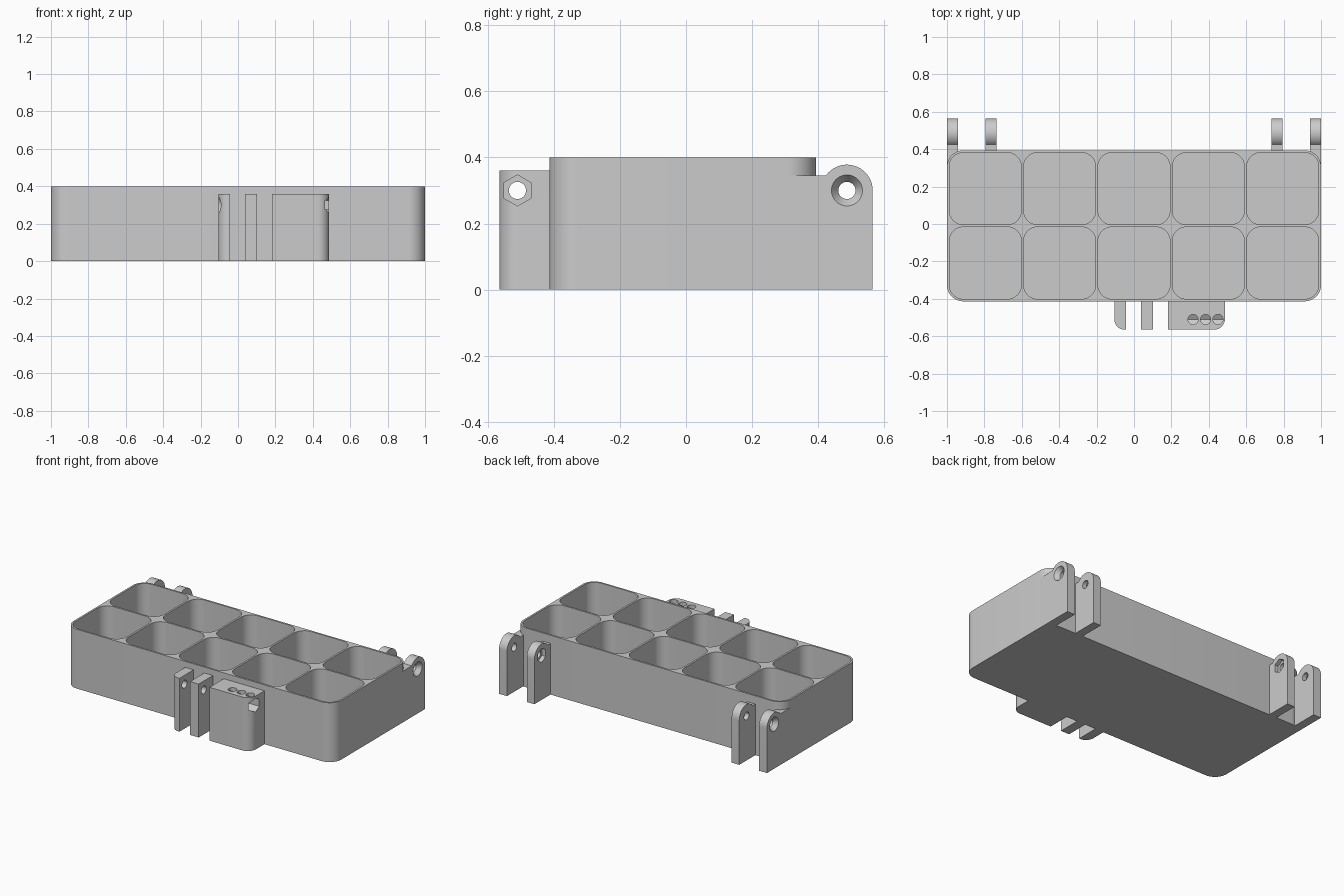
import bpy, bmesh
from math import sin, cos, pi, radians
from mathutils import Matrix

cube = bpy.data.objects.get("Cube")
if cube:
    bpy.data.objects.remove(cube, do_unlink=True)

grey = bpy.data.materials.new("light_grey_plastic")
grey.use_nodes = True
grey.diffuse_color = (0.6, 0.6, 0.6, 1)
grey.node_tree.nodes["Principled BSDF"].inputs["Base Color"].default_value = (0.6, 0.6, 0.6, 1)


def arc(cx, cy, r, start, end, n=12):
    angles = [radians(start + (end - start) * i / n) for i in range(n + 1)]
    return [(cx + r * cos(a), cy + r * sin(a)) for a in angles]


def rounded_rect(x0, x1, y0, y1, radii):
    """Corner radii run: front left, front right, back right, back left."""
    pts = []
    corners = [(x0, y0, 1, 1), (x1, y0, -1, 1), (x1, y1, -1, -1), (x0, y1, 1, -1)]
    for i, ((x, y, sx, sy), r) in enumerate(zip(corners, radii)):
        if r:
            pts += arc(x + sx * r, y + sy * r, r, 180 + 90 * i, 270 + 90 * i)
        else:
            pts.append((x, y))
    return pts


def prism(bm, pts, axis, a, b):
    """Extrude an outline from a to b along X (points are y, z) or Z (x, y)."""
    def place(p, d):
        return (d, *p) if axis == "X" else (*p, d)
    low = [bm.verts.new(place(p, a)) for p in pts]
    high = [bm.verts.new(place(p, b)) for p in pts]
    faces = [bm.faces.new(low), bm.faces.new(high)]
    for i in range(len(pts)):
        j = (i + 1) % len(pts)
        faces.append(bm.faces.new((low[i], low[j], high[j], high[i])))
    bmesh.ops.recalc_face_normals(bm, faces=faces)


def make(name, bm):
    mesh = bpy.data.meshes.new(name)
    bm.to_mesh(mesh)
    bm.free()
    mesh.materials.append(grey)
    obj = bpy.data.objects.new(name, mesh)
    bpy.context.collection.objects.link(obj)
    return obj


def solid(name, pts, axis, a, b):
    bm = bmesh.new()
    prism(bm, pts, axis, a, b)
    return make(name, bm)


def cutter(name, pts, axis, a, b):
    obj = solid(name, pts, axis, a, b)
    obj.hide_render = True
    cutters.append(obj)
    return obj


def countersink(name, x, y, side):
    """Cone opening outwards on the face at x."""
    bm = bmesh.new()
    wide = SINK + (SINK - HOLE) * 0.1
    bmesh.ops.create_cone(bm, cap_ends=True, segments=40, radius1=HOLE * 0.98, radius2=wide, depth=0.033,
                          matrix=Matrix.Translation((x - side * 0.0135, y, HOLE_Z))
                          @ Matrix.Rotation(side * pi / 2, 4, "Y"))
    obj = make(name, bm)
    obj.hide_render = True
    cutters.append(obj)
    return obj


def finish(obj, tools):
    bpy.ops.object.select_all(action="DESELECT")
    obj.select_set(True)
    bpy.context.view_layer.objects.active = obj
    for tool in tools:
        mod = obj.modifiers.new("cut", "BOOLEAN")
        mod.operation, mod.solver, mod.object = "DIFFERENCE", "EXACT", tool
        bpy.ops.object.modifier_apply(modifier=mod.name)
    bpy.ops.object.shade_smooth_by_angle(angle=radians(30))


cutters = []
HOLE, SINK, HOLE_Z = 0.026, 0.047, 0.30
WALL, POCKET, HEIGHT = 0.0125, 0.385, 0.40
FRONT, BACK = -0.4135, 0.394
REAR_Y, LATCH_Y = 0.487, -0.51
PITCH = WALL + POCKET

# Grid of pockets
bm = bmesh.new()
for col in range(5):
    for row in range(2):
        x, y = -1 + WALL + col * PITCH, FRONT + WALL + row * PITCH
        prism(bm, rounded_rect(x, x + POCKET, y, y + POCKET, [0.075] * 4), "Z", WALL, 0.5)
pockets = make("pocket_cutter", bm)
pockets.hide_render = True
cutters.append(pockets)

# Tray
tray = solid("tray", rounded_rect(-1, 1, FRONT, BACK, [0.0875] * 4), "Z", 0, HEIGHT)
finish(tray, [pockets])

# Bolt holes through each row of lugs
rear_bolt = cutter("rear_bolt_cutter", arc(REAR_Y, HOLE_Z, HOLE, 0, 351, 39), "X", -1.1, 1.1)
latch_bolt = cutter("latch_bolt_cutter", arc(LATCH_Y, HOLE_Z, HOLE, 0, 351, 39), "X", -0.3, 0.7)


def hexagon(y):
    return arc(y, HOLE_Z, SINK, 30, 330, 5)


# Hinge lugs: countersunk outside, nut recess on the inner ones
def lug_outline(start):
    return ([(start, 0), (0.565, 0)] + arc(REAR_Y, HOLE_Z, 0.078, 0, 144, 20)
            + [(start, 0.345)])


for side, word in ((1, "left"), (-1, "right")):
    outer = solid(f"outer_hinge_lug_{word}", lug_outline(0.3065), "X", side * 0.941, side)
    finish(outer, [pockets, rear_bolt, countersink("sink_cutter", side, REAR_Y, side)])
    inner = solid(f"inner_hinge_lug_{word}", lug_outline(BACK - 0.006), "X", side * 0.736, side * 0.793)
    nut = cutter("nut_cutter", hexagon(REAR_Y), "X", side * 0.70, side * 0.763)
    finish(inner, [rear_bolt, nut])

# Front latch lugs and block
TOP, TIP, ROOT = 0.36, -0.565, FRONT + 0.006
side_lug = solid("latch_side_lug", rounded_rect(-0.105, -0.042, TIP, ROOT, [0.055, 0, 0, 0]), "Z", 0, TOP)
finish(side_lug, [latch_bolt, countersink("sink_cutter", -0.105, LATCH_Y, -1)])

middle_lug = solid("latch_middle_lug", rounded_rect(0.038, 0.102, TIP, ROOT, [0] * 4), "Z", 0, TOP)
finish(middle_lug, [latch_bolt])

block = solid("latch_block", rounded_rect(0.183, 0.487, TIP, ROOT, [0, 0.06, 0, 0]), "Z", 0, TOP)
nut_bore = cutter("nut_bore_cutter", hexagon(LATCH_Y), "X", 0.27, 0.6)
ports = [cutter("port_cutter", arc(x, LATCH_Y, 0.027, 0, 345, 23), "Z", HOLE_Z, 0.5)
         for x in (0.316, 0.383, 0.449)]
finish(block, [latch_bolt, nut_bore] + ports)

# Remove the helpers
for obj in cutters:
    bpy.data.objects.remove(obj, do_unlink=True)
